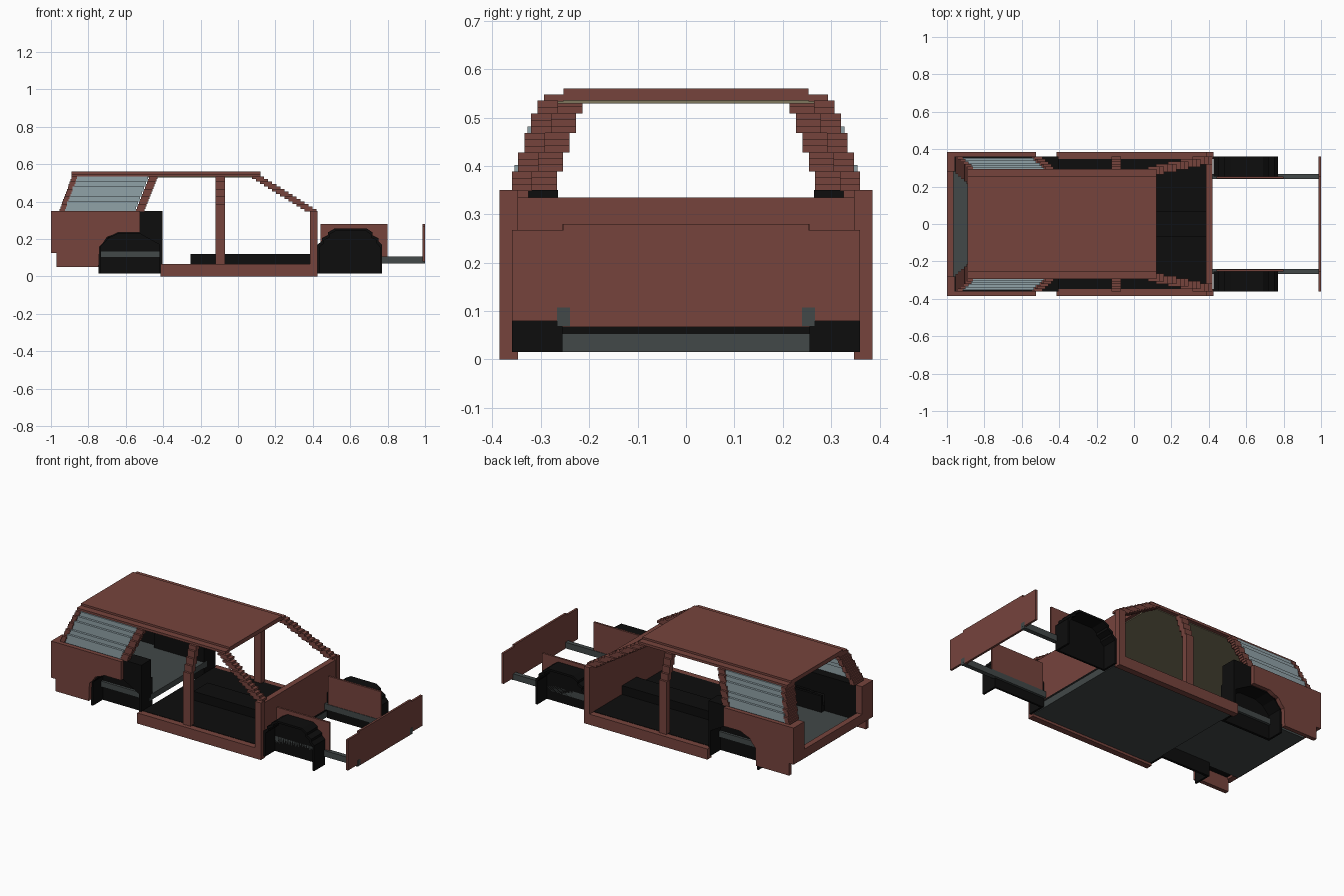
import bpy, bmesh

cube = bpy.data.objects.get("Cube")
if cube:
    bpy.data.objects.remove(cube, do_unlink=True)


def material(name, color):
    m = bpy.data.materials.new(name)
    m.use_nodes = True
    m.diffuse_color = (*color, 1)
    m.node_tree.nodes["Principled BSDF"].inputs["Base Color"].default_value = (*color, 1)
    return m


BROWN = material("red brown paint", (0.18, 0.057, 0.046))
BLACK = material("black trim", (0.004, 0.004, 0.004))
GREY = material("dark grey chassis", (0.054, 0.065, 0.065))
GLASS = material("pale blue glass", (0.28, 0.36, 0.39))
LINING = material("olive headliner", (0.21, 0.185, 0.11))


def prism(bm, points, y0, y1):
    """Extrude an x-z outline from y0 to y1."""
    face = bm.faces.new([bm.verts.new((x, y0, z)) for x, z in points])
    ext = bmesh.ops.extrude_face_region(bm, geom=[face])
    verts = [v for v in ext["geom"] if isinstance(v, bmesh.types.BMVert)]
    bmesh.ops.translate(bm, verts=verts, vec=(0, y1 - y0, 0))


def rect(x0, x1, z0, z1):
    return [(x0, z0), (x1, z0), (x1, z1), (x0, z1)]


def part(name, mat, pieces, both=False):
    """Each piece is (outline, y0, y1); both mirrors it across y = 0."""
    bm = bmesh.new()
    for outline, y0, y1 in pieces:
        prism(bm, outline, y0, y1)
        if both:
            prism(bm, outline, -y1, -y0)
    bmesh.ops.recalc_face_normals(bm, faces=bm.faces)
    mesh = bpy.data.meshes.new(name)
    bm.to_mesh(mesh)
    bm.free()
    mesh.materials.append(mat)
    obj = bpy.data.objects.new(name, mesh)
    bpy.context.collection.objects.link(obj)
    return obj


# Floors, tunnel and firewall
part("floor_pan", GREY, [(rect(-0.405, 0.42, 0.015, 0.053), -0.347, 0.347)])
part("cabin_carpet", BLACK, [(rect(-0.405, 0.42, 0.053, 0.067), -0.347, 0.347)])
part("centre_tunnel", BLACK, [(rect(-0.255, 0.385, 0.067, 0.12), -0.07, 0.07)])
part("trunk_floor", GREY, [(rect(-0.97, -0.405, 0.1, 0.135), -0.28, 0.28)])
part("firewall", BROWN, [(rect(0.385, 0.42, 0.067, 0.335), -0.36, 0.36)])
part("firewall_posts", BROWN, [(rect(0.385, 0.425, 0.065, 0.35), 0.347, 0.385)], True)
part("sills", BROWN, [(rect(-0.415, 0.425, 0, 0.065), 0.347, 0.385)], True)

# Roof
part("roof", BROWN, [(rect(-0.89, 0.12, 0.535, 0.56), -0.253, 0.253)])
part("roof_rails", BROWN, [(rect(-0.89, 0.12, 0.533, 0.548), 0.253, 0.293)], True)
part("headliner", LINING, [(rect(-0.87, 0.1, 0.529, 0.535), -0.27, 0.27)])

# Stepped pillars and rear side windows
STEPS, LOW, HIGH = 14, 0.348, 0.535
RISE = (HIGH - LOW) / STEPS
a_pillar, b_pillar, c_pillar, d_pillar, d_return, glass = [], [], [], [], [], []
for i in range(STEPS):
    z0 = LOW + i * RISE
    z1 = z0 + RISE
    t = i / (STEPS - 1)
    out = 0.36 - 0.0133 * int(i * 5 / STEPS)
    ax = 0.42 - 0.28 * t
    a_pillar.append((rect(ax - 0.065, ax, z0, z1), out - 0.042, out))
    b_pillar.append((rect(-0.12, -0.07, z0, z1), out - 0.035, out))
    cx = -0.5 + 0.07 * t
    c_pillar.append((rect(cx - 0.045, cx, z0, z1), out - 0.035, out))
    dx = -0.955 + 0.065 * t
    d_pillar.append((rect(dx, dx + 0.03, z0, z1), out - 0.093, out))
    if i % 2 == 0:
        glass.append((rect(dx + 0.03, cx - 0.045, z0, z1 + RISE), out - 0.025, out - 0.006))
b_pillar.append((rect(-0.12, -0.07, 0.065, LOW), 0.325, 0.36))
for name, pieces in (("front_pillars", a_pillar), ("middle_pillars", b_pillar),
                     ("quarter_pillars", c_pillar), ("rear_pillars", d_pillar)):
    part(name, BROWN, pieces, True)
part("rear_side_windows", GLASS, glass, True)

# Rear quarters and tail
quarter = [(-0.97, 0.05), (-0.745, 0.05), (-0.74, 0.16), (-0.72, 0.18), (-0.70, 0.21),
           (-0.67, 0.22), (-0.64, 0.235), (-0.525, 0.235), (-0.525, 0.35), (-0.97, 0.35)]
part("rear_quarter_panels", BROWN, [(quarter, 0.36, 0.385)], True)
part("tail_corner_posts", BROWN, [(rect(-1, -0.96, 0.18, 0.35), 0.28, 0.385)], True)
part("tail_bar", BROWN, [(rect(-1, -0.965, 0.125, 0.18), -0.385, 0.385)])
part("trunk_side_trim", BLACK, [(rect(-0.96, -0.525, 0.235, 0.348), 0.28, 0.36),
                                (rect(-0.96, -0.745, 0.135, 0.235), 0.28, 0.36)], True)

# Rear wheel wells, open to the outside
rear_lining = [(-0.745, 0.015), (-0.733, 0.015), (-0.733, 0.16), (-0.69, 0.205),
               (-0.64, 0.228), (-0.525, 0.228), (-0.42, 0.17), (-0.42, 0.015),
               (-0.405, 0.015), (-0.405, 0.35), (-0.525, 0.35), (-0.525, 0.24),
               (-0.65, 0.24), (-0.745, 0.17)]
part("rear_wheel_wells", BLACK, [
    (rear_lining, 0.265, 0.36),
    (rect(-0.745, -0.405, 0.015, 0.1), 0.25, 0.265),
    (rect(-0.745, -0.405, 0.135, 0.235), 0.25, 0.265)], True)

# Front wheel wells, open to the outside
arch = [(0.425, 0.015), (0.425, 0.17), (0.45, 0.19), (0.45, 0.205), (0.48, 0.22),
        (0.48, 0.235), (0.515, 0.255), (0.69, 0.255), (0.72, 0.235), (0.72, 0.22),
        (0.75, 0.205), (0.75, 0.19), (0.77, 0.17), (0.77, 0.015)]
inner = [(0.6 + (x - 0.6) * 0.93, z if z < 0.02 else z - 0.012) for x, z in reversed(arch)]
part("front_wheel_wells", BLACK, [(arch + inner, 0.267, 0.36),
                                  (arch, 0.255, 0.267)], True)

# Engine bay and nose
part("inner_fenders", BROWN, [(rect(0.44, 0.80, 0.105, 0.28), 0.243, 0.255)], True)
part("front_rails", GREY, [(rect(0.42, 0.987, 0.07, 0.107), 0.24, 0.267)], True)
part("nose_panel", BROWN, [(rect(0.987, 1, 0.08, 0.268), -0.36, 0.36),
                           (rect(0.987, 1, 0.268, 0.28), -0.253, 0.253),
                           (rect(0.987, 1, 0.068, 0.08), -0.24, 0.24)])
part("rail_ends", GREY, [(rect(0.987, 1.0, 0.068, 0.08), 0.24, 0.267),
                         (rect(0.9985, 1.0005, 0.08, 0.107), 0.24, 0.267)], True)
